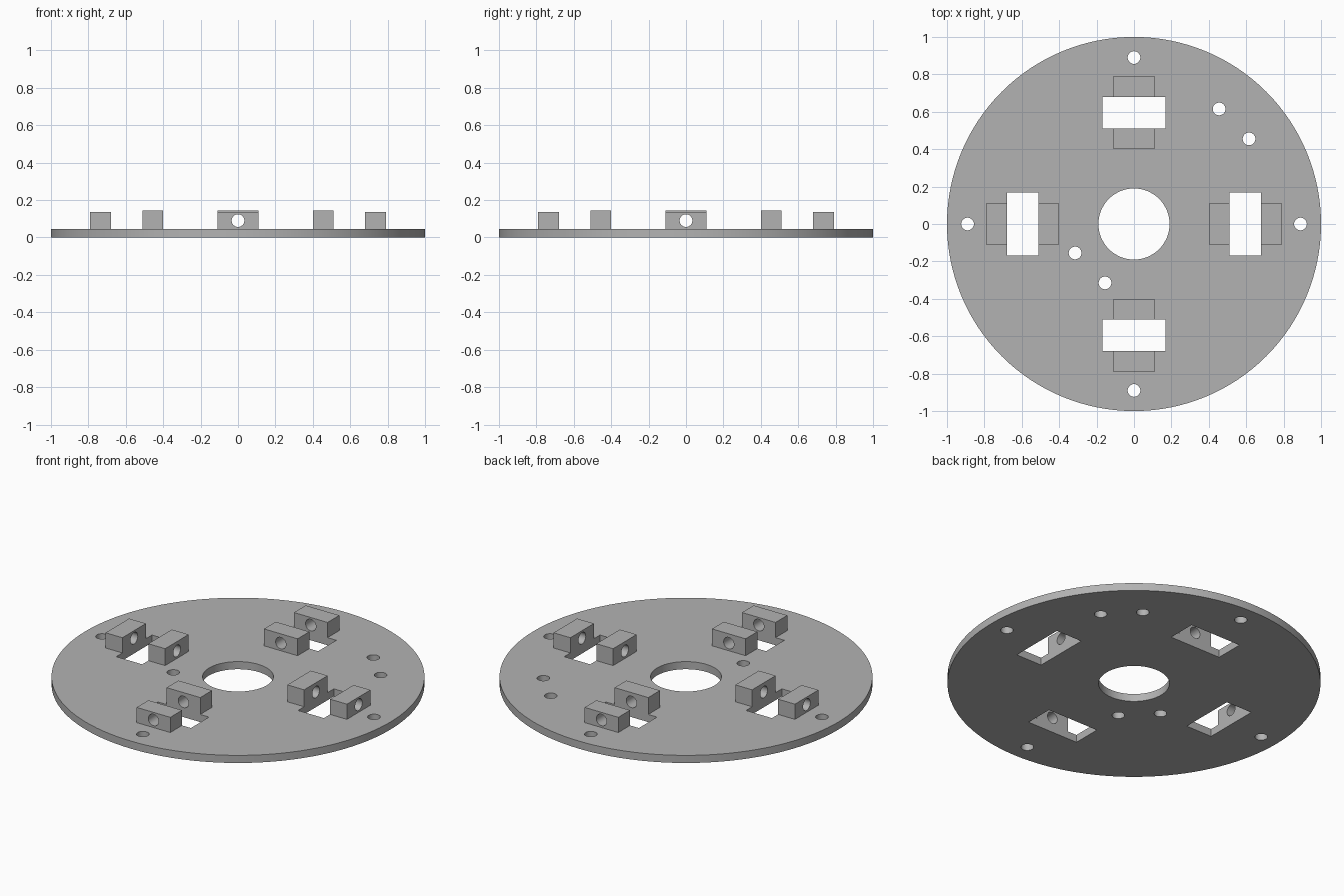
import bpy
from math import cos, sin, pi

if "Cube" in bpy.data.objects:
    bpy.data.objects.remove(bpy.data.objects["Cube"], do_unlink=True)

THICK = 0.045
HOLE_R = 0.034

grey = bpy.data.materials.new("plain grey")
grey.use_nodes = True
grey.diffuse_color = (0.45, 0.45, 0.45, 1)
grey.node_tree.nodes["Principled BSDF"].inputs["Base Color"].default_value = grey.diffuse_color


def cylinder(name, radius, depth, loc, rot=(0, 0, 0), sides=48):
    bpy.ops.mesh.primitive_cylinder_add(vertices=sides, radius=radius, depth=depth,
                                        location=loc, rotation=rot)
    bpy.context.object.name = name
    return bpy.context.object


def box(name, size, loc, angle=0):
    bpy.ops.mesh.primitive_cube_add(size=1, location=loc, rotation=(0, 0, angle))
    ob = bpy.context.object
    ob.name = name
    ob.scale = size
    return ob


def finish(ob, cutters):
    """Cut the openings, drop the cutters, then colour and shade the part."""
    for cutter in cutters:
        mod = ob.modifiers.new("cut", 'BOOLEAN')
        mod.operation = 'DIFFERENCE'
        mod.solver = 'EXACT'
        mod.object = cutter
        cutter.hide_render = True
    bpy.ops.object.select_all(action='DESELECT')
    ob.select_set(True)
    bpy.context.view_layer.objects.active = ob
    for mod in list(ob.modifiers):
        bpy.ops.object.modifier_apply(modifier=mod.name)
    for cutter in cutters:
        bpy.data.objects.remove(cutter, do_unlink=True)
    ob.data.materials.clear()
    ob.data.materials.append(grey)
    bpy.ops.object.shade_smooth_by_angle(angle=pi / 6)


directions = {"left": 0, "back": pi / 2, "right": pi, "front": 3 * pi / 2}

# Round base plate with centre bore, four slots and screw holes
plate = cylinder("base_plate", 1, THICK, (0, 0, THICK / 2), sides=128)
cutters = [cylinder("centre_bore", 0.19, 1, (0, 0, 0), sides=64)]
holes = [(0.455, 0.615), (0.615, 0.455), (-0.315, -0.155), (-0.155, -0.315)]
for a in directions.values():
    cutters.append(box("slot", (0.17, 0.335, 1), (0.595 * cos(a), 0.595 * sin(a), 0), a))
    holes.append((0.89 * cos(a), 0.89 * sin(a)))
for x, y in holes:
    cutters.append(cylinder("screw_hole", HOLE_R, 1, (x, y, 0), sides=32))
finish(plate, cutters)

# Pairs of drilled bearing blocks on either side of each slot
for side, a in directions.items():
    for place, r, top in (("inner", 0.455, 0.145), ("outer", 0.735, 0.135)):
        centre = (r * cos(a), r * sin(a), (THICK + top) / 2)
        block = box(f"{side}_{place}_block", (0.11, 0.22, top - THICK), centre, a)
        bore = cylinder("pin_bore", HOLE_R, 0.3, (centre[0], centre[1], 0.09),
                        (0, pi / 2, a), sides=32)
        finish(block, [bore])
